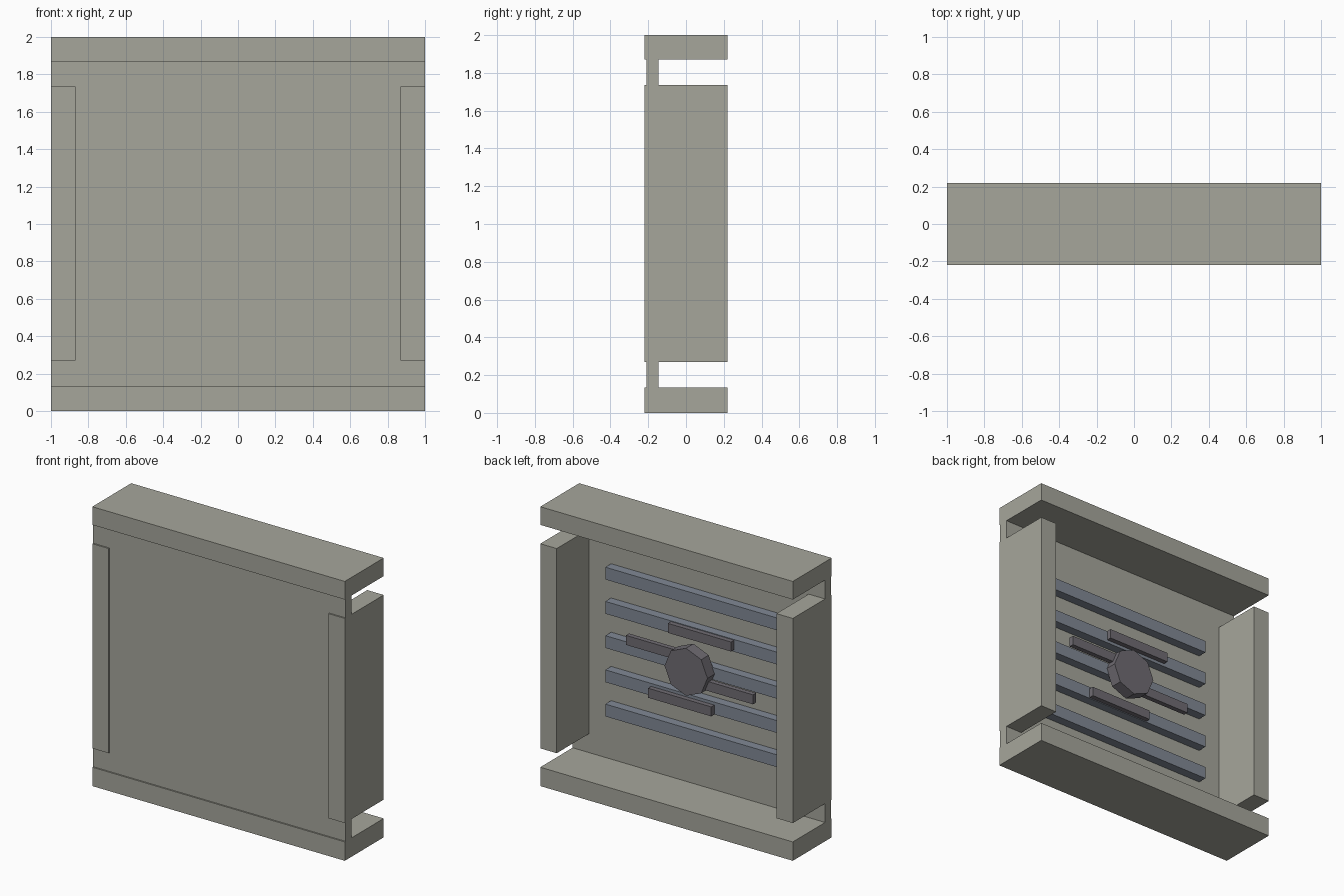
import bpy, math

if "Cube" in bpy.data.objects:
    bpy.data.objects.remove(bpy.data.objects["Cube"])


def material(name, rgb):
    m = bpy.data.materials.new(name)
    m.diffuse_color = (*rgb, 1)
    m.use_nodes = True
    m.node_tree.nodes["Principled BSDF"].inputs["Base Color"].default_value = m.diffuse_color
    return m


frame_mat = material("warm_grey", (0.38, 0.38, 0.33))
slat_mat = material("blue_grey", (0.22, 0.25, 0.30))
fan_mat = material("dark_grey", (0.16, 0.15, 0.17))


def box(name, x, y, z, mat):
    """Box from (min, max) ranges on each axis."""
    bpy.ops.mesh.primitive_cube_add(size=1, location=[sum(r) / 2 for r in (x, y, z)])
    ob = bpy.context.object
    ob.name = name
    ob.scale = [r[1] - r[0] for r in (x, y, z)]
    bpy.ops.object.transform_apply(location=False, rotation=False, scale=True)
    ob.data.materials.append(mat)
    return ob


# Back plate and surrounding frame rails
DEPTH = (-0.22, 0.22)
box("panel", (-1, 1), (-0.21, -0.145), (0.01, 1.99), frame_mat)
box("top_rail", (-1, 1), DEPTH, (1.87, 2), frame_mat)
box("bottom_rail", (-1, 1), DEPTH, (0, 0.135), frame_mat)
box("left_rail", (-1, -0.87), DEPTH, (0.27, 1.735), frame_mat)
box("right_rail", (0.87, 1), DEPTH, (0.27, 1.735), frame_mat)

# Five horizontal grille slats
for i in range(5):
    z = 1 + (i - 2) * 0.245
    box(f"slat_{i + 1}", (-0.695, 0.695), (-0.147, -0.08), (z - 0.044, z + 0.044), slat_mat)

# Four horizontal fan blades set around the hub
for i in range(4):
    a = 0.3 + i * math.pi / 2
    x, z = 0.265 * math.cos(a), 1 + 0.265 * math.sin(a)
    box(f"fan_blade_{i + 1}", (x - 0.25, x + 0.25), (-0.075, -0.04), (z - 0.034, z + 0.034), fan_mat)

# Eight-sided fan hub
bpy.ops.mesh.primitive_cylinder_add(vertices=8, radius=0.17, depth=0.085,
                                    location=(0, -0.0425, 1), rotation=(math.pi / 2, 0, 0))
hub = bpy.context.object
hub.name = "fan_hub"
hub.data.materials.append(fan_mat)
